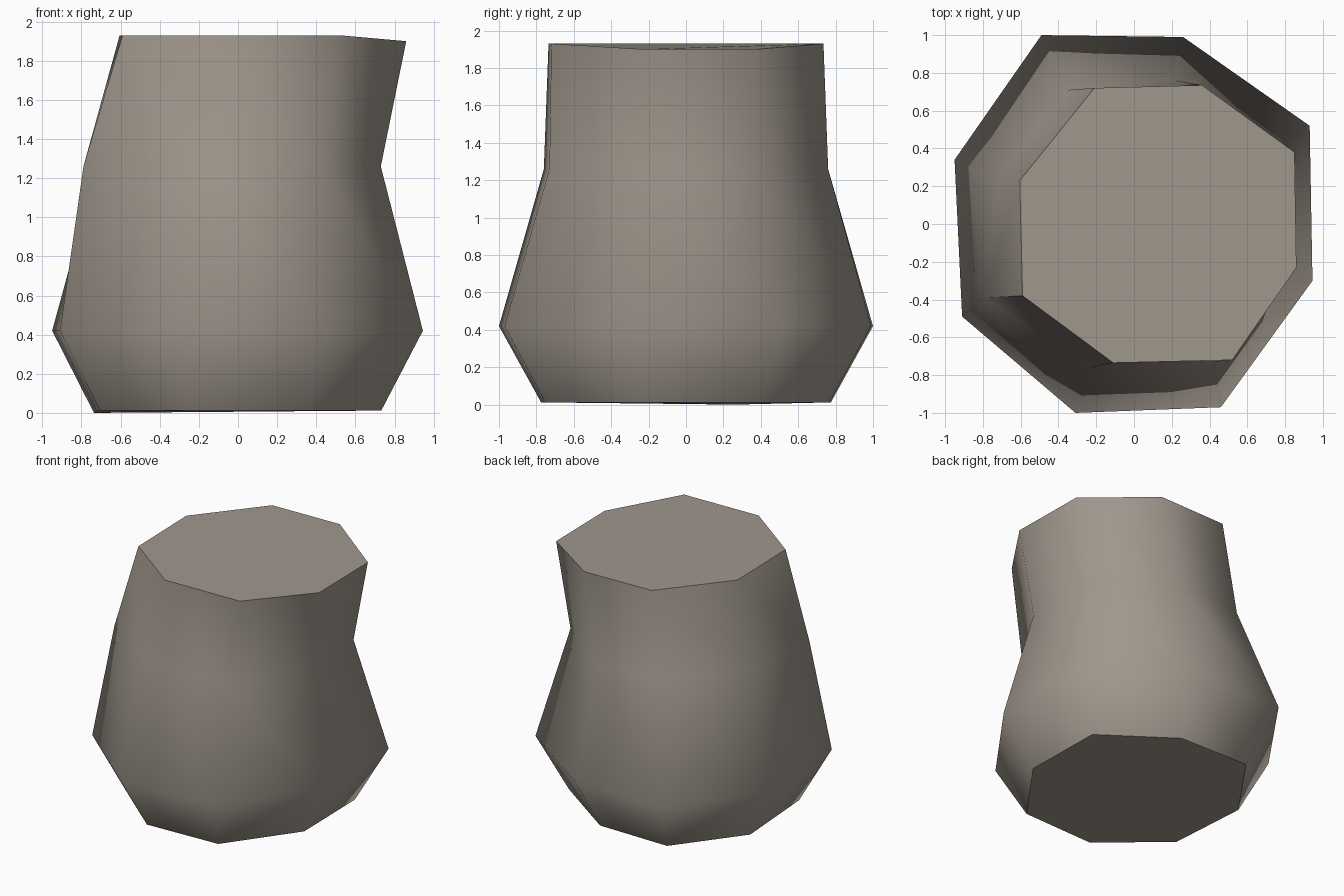
import bpy
import bmesh
import math

if "Cube" in bpy.data.objects:
    bpy.data.objects.remove(bpy.data.objects["Cube"])

# Stone colour
stone = bpy.data.materials.new("warm grey stone")
stone.diffuse_color = (0.35, 0.31, 0.265, 1.0)
stone.use_nodes = True
stone.node_tree.nodes["Principled BSDF"].inputs["Base Color"].default_value = stone.diffuse_color

# Eight-sided rings, running clockwise from the back left
belly = [(-0.49, 1.0), (0.26, 0.99), (0.93, 0.52), (0.945, -0.30),
         (0.46, -0.97), (-0.31, -1.0), (-0.91, -0.49), (-0.95, 0.34)]
waist = [(-0.35, 0.71), (0.22, 0.76), (0.72, 0.39), (0.73, -0.23),
         (0.42, -0.73), (-0.23, -0.76), (-0.79, -0.39), (-0.72, 0.23)]
rim = [(-0.21, 0.72), (0.36, 0.735), (0.85, 0.38), (0.86, -0.23),
       (0.52, -0.72), (-0.11, -0.735), (-0.59, -0.38), (-0.605, 0.23)]
base = [(x * 0.775, y * 0.775) for x, y in belly]

bm = bmesh.new()


def ring(points, z):
    return [bm.verts.new((x, y, z)) for x, y in points]


rings = [ring(base, 0.012), ring(belly, 0.42), ring(waist, 1.26), ring(rim, 1.93)]

# Slight sag at the right of the rim and a low corner on the base
for i in (2, 3):
    rings[3][i].co.z = 1.90
rings[0][7].co.z = 0.0

# Side walls
for low, high in zip(rings, rings[1:]):
    for i in range(8):
        j = (i + 1) % 8
        bm.faces.new((low[i], low[j], high[j], high[i]))

# Flat ends
bm.faces.new(rings[0])
bm.faces.new(rings[-1])
bmesh.ops.recalc_face_normals(bm, faces=bm.faces)

mesh = bpy.data.meshes.new("leaning_stone")
bm.to_mesh(mesh)
bm.free()
mesh.materials.append(stone)
obj = bpy.data.objects.new("leaning_stone", mesh)
bpy.context.collection.objects.link(obj)

# Smooth sides with crisp ends
bpy.context.view_layer.objects.active = obj
obj.select_set(True)
bpy.ops.object.shade_smooth_by_angle(angle=math.radians(56))
